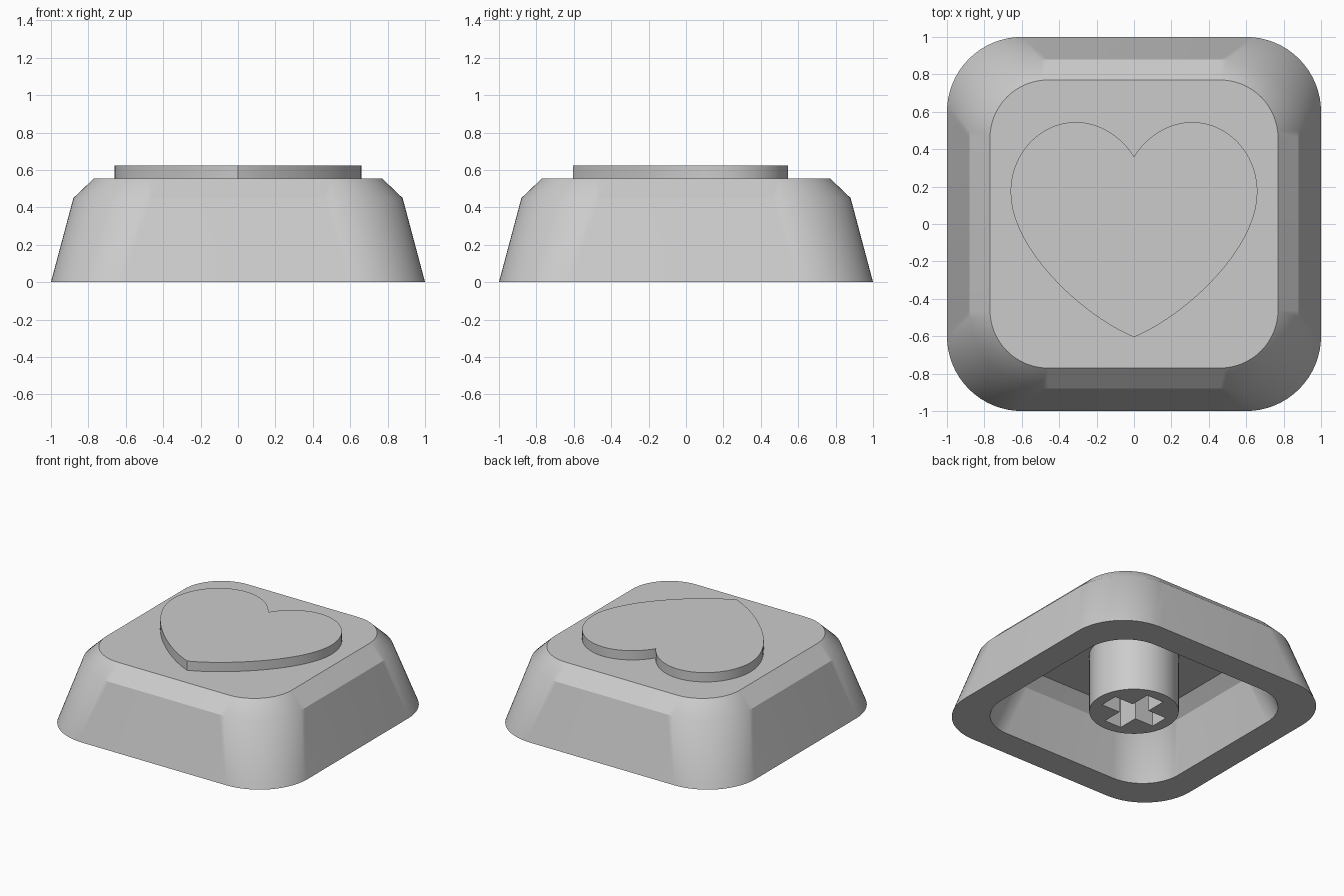
import bpy, bmesh
from math import sin, cos, pi, radians
from mathutils import Vector
from mathutils.geometry import interpolate_bezier

if "Cube" in bpy.data.objects:
    bpy.data.objects.remove(bpy.data.objects["Cube"], do_unlink=True)

grey = bpy.data.materials.new("light grey plastic")
grey.use_nodes = True
colour = (0.6, 0.6, 0.6, 1)
grey.diffuse_color = colour
grey.node_tree.nodes["Principled BSDF"].inputs["Base Color"].default_value = colour


def loft(name, rings):
    """Skin a list of equal-length point rings and cap both ends."""
    bm = bmesh.new()
    loops = [[bm.verts.new(p) for p in ring] for ring in rings]
    n = len(loops[0])
    for a, b in zip(loops, loops[1:]):
        for i in range(n):
            j = (i + 1) % n
            bm.faces.new((a[i], a[j], b[j], b[i]))
    bm.faces.new(loops[0][::-1])
    bm.faces.new(loops[-1])
    bmesh.ops.recalc_face_normals(bm, faces=bm.faces)
    mesh = bpy.data.meshes.new(name)
    bm.to_mesh(mesh)
    bm.free()
    mesh.materials.append(grey)
    obj = bpy.data.objects.new(name, mesh)
    bpy.context.collection.objects.link(obj)
    return obj


def prism(name, outline, z0, z1):
    return loft(name, [[(x, y, z) for x, y in outline] for z in (z0, z1)])


def smooth(obj):
    bpy.ops.object.select_all(action='DESELECT')
    obj.select_set(True)
    bpy.context.view_layer.objects.active = obj
    bpy.ops.object.shade_smooth_by_angle(angle=radians(30))


def rounded_square(half, radius, z, steps=16):
    ring = []
    for corner in range(4):
        for s in range(steps + 1):
            a = (corner + s / steps) * pi / 2
            mid = (corner + 0.5) * pi / 2
            reach = (half - radius) * 2 ** 0.5
            ring.append((reach * cos(mid) + radius * cos(a),
                         reach * sin(mid) + radius * sin(a), z))
    return ring


# Hollow cap: chamfered outer skin, with a smaller copy of it as the cavity
profile = [(1.0, 0.4, 0.0), (0.88, 0.42, 0.45), (0.77, 0.31, 0.555)]
outer = [rounded_square(*p) for p in profile]
inner = [rounded_square(*(v * 0.79 for v in p)) for p in profile]
smooth(loft("cap_shell", inner[::-1] + outer))

# Raised heart: one half traced with curves, then mirrored
knots = [[(0, 0.36), (0.06, 0.46), (0.18, 0.545), (0.31, 0.545)],
         [(0.31, 0.545), (0.50, 0.545), (0.66, 0.38), (0.66, 0.17)],
         [(0.66, 0.17), (0.66, -0.14), (0.26, -0.50), (0, -0.605)]]
half = []
for k in knots:
    half += interpolate_bezier(*[Vector(p) for p in k], 20)[:-1]
half = [(p.x, p.y) for p in half] + [(0, -0.605)]
heart = half + [(-x, y) for x, y in half[-2:0:-1]]
smooth(prism("raised_heart", heart, 0.545, 0.625))

# Round stem with a cross-shaped socket
circle = [(0.306 * cos(i * pi / 32), 0.306 * sin(i * pi / 32)) for i in range(64)]
stem = prism("stem", circle, 0.0, 0.5)
w, r = 0.07, 0.225
arm = [(r, -w), (r, w), (w, w)]
cross = []
for x, y in arm * 4:
    q = len(cross) // 3
    c, s = (1, 0, -1, 0)[q], (0, 1, 0, -1)[q]
    cross.append((x * c - y * s, x * s + y * c))
cutter = prism("socket_cutter", cross, -0.1, 0.42)
cutter.hide_render = True
cut = stem.modifiers.new("socket", 'BOOLEAN')
cut.operation = 'DIFFERENCE'
cut.solver = 'EXACT'
cut.object = cutter
bpy.context.view_layer.objects.active = stem
bpy.ops.object.modifier_apply(modifier=cut.name)
bpy.data.objects.remove(cutter, do_unlink=True)
smooth(stem)
